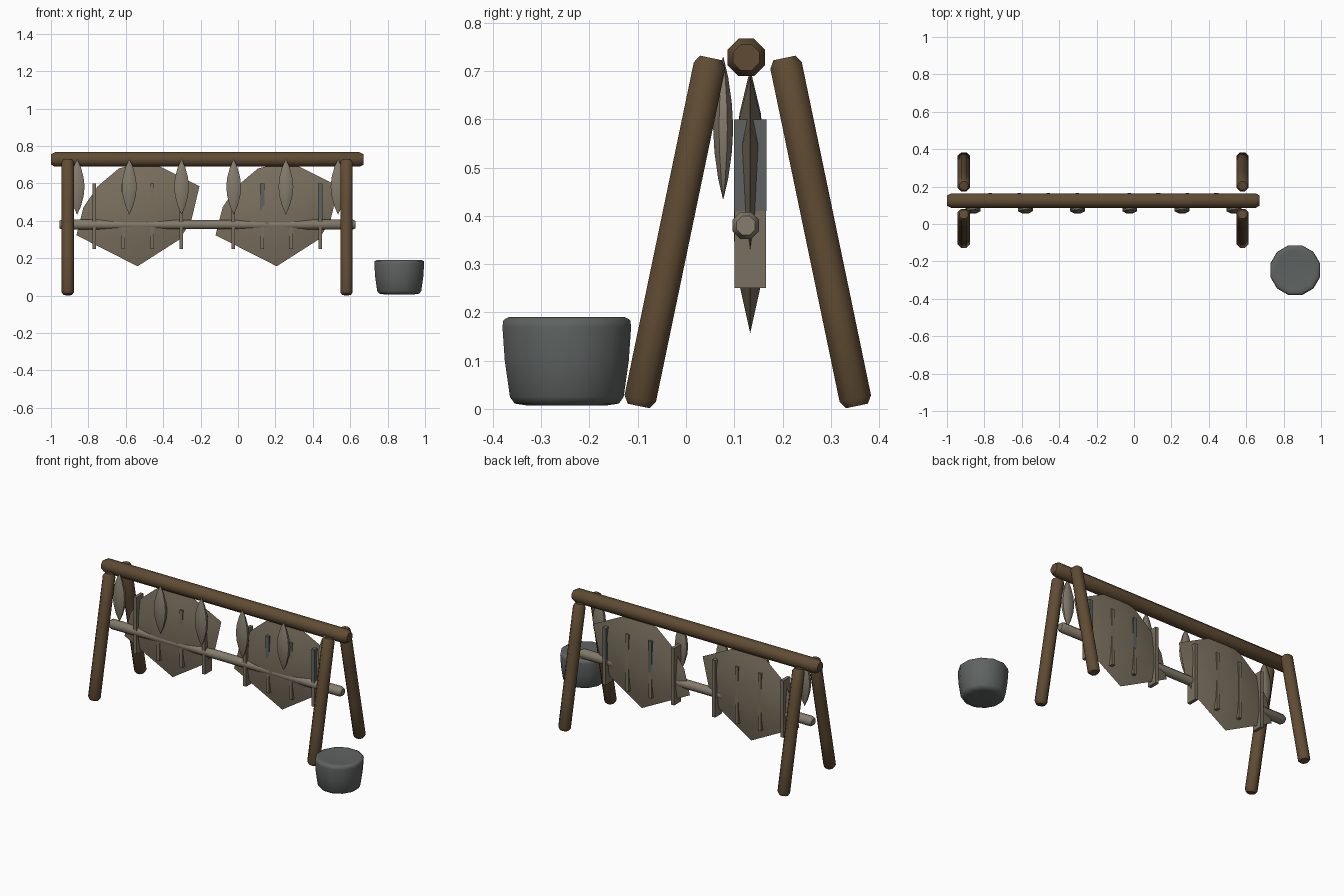
import bpy, bmesh, math
from mathutils import Vector

cube = bpy.data.objects.get("Cube")
if cube:
    bpy.data.objects.remove(cube, do_unlink=True)


def material(name, rgb):
    m = bpy.data.materials.new(name)
    m.use_nodes = True
    color = (*rgb, 1)
    m.diffuse_color = color
    bsdf = m.node_tree.nodes["Principled BSDF"]
    bsdf.inputs["Base Color"].default_value = color
    bsdf.inputs["Roughness"].default_value = 0.9
    return m


wood = material("brown_wood", (0.115, 0.071, 0.033))
hide_tan = material("hide_tan", (0.195, 0.160, 0.112))
bone = material("pale_tan", (0.235, 0.200, 0.150))
stone = material("grey_stone", (0.112, 0.124, 0.121))


def finish(name, bm, mat, angle=50):
    bmesh.ops.remove_doubles(bm, verts=bm.verts, dist=1e-5)
    bmesh.ops.recalc_face_normals(bm, faces=bm.faces)
    mesh = bpy.data.meshes.new(name)
    bm.to_mesh(mesh)
    bm.free()
    mesh.materials.append(mat)
    obj = bpy.data.objects.new(name, mesh)
    bpy.context.collection.objects.link(obj)
    bpy.ops.object.select_all(action='DESELECT')
    obj.select_set(True)
    bpy.context.view_layer.objects.active = obj
    bpy.ops.object.shade_smooth_by_angle(angle=math.radians(angle))
    return obj


def bridge(bm, a, b):
    for i in range(len(a)):
        j = (i + 1) % len(a)
        bm.faces.new((a[i], a[j], b[j], b[i]))


def lathe(name, profile, mat, sides=8, sx=1, sy=1, angle=50):
    """Closed round body from (radius, height) pairs along local z."""
    bm = bmesh.new()
    rings = []
    for r, h in profile:
        ring = []
        for i in range(sides):
            a = 2 * math.pi * (i + 0.5) / sides
            ring.append(bm.verts.new((r * sx * math.cos(a), r * sy * math.sin(a), h)))
        rings.append(ring)
    for a, b in zip(rings, rings[1:]):
        bridge(bm, a, b)
    bm.faces.new(rings[0])
    bm.faces.new(rings[-1])
    return finish(name, bm, mat, angle)


def log(name, start, end, radius, mat, bevel, waist=1.0):
    start, end = Vector(start), Vector(end)
    n = (end - start).length
    profile = [(0.7 * radius, 0), (radius, bevel), (radius * waist, n * 0.3),
               (radius * waist, n * 0.7), (radius, n - bevel), (0.7 * radius, n)]
    obj = lathe(name, profile, mat)
    obj.location = start
    obj.rotation_euler = (end - start).to_track_quat('Z', 'Y').to_euler()
    return obj


def box(name, center, size, mat):
    bm = bmesh.new()
    bmesh.ops.create_cube(bm, size=1)
    bmesh.ops.scale(bm, vec=size, verts=bm.verts)
    obj = finish(name, bm, mat, 30)
    obj.location = center
    return obj


# Timber frame: ridge beam and four splayed legs
MID = 0.125
log("ridge_beam", (-1, MID, 0.728), (0.672, MID, 0.728), 0.042, wood, 0.022)
for side, x in (("right", -0.91), ("left", 0.58)):
    for end, s in (("front", -1), ("back", 1)):
        log(f"{end}_{side}_leg", (x, 0.128 + s * 0.226, 0.006),
            (x, 0.128 + s * 0.076, 0.727), 0.036, wood, 0.016)

# Thin cross pole
log("cross_pole", (-0.955, 0.124, 0.38), (0.628, 0.124, 0.38), 0.03, bone, 0.016, 0.9)

# Stretched hides, thick in the middle and thin at the rim
OUTLINE = [(-0.327, 0.323), (0, 0.157), (0.224, 0.30), (0.287, 0.40), (0.331, 0.585),
           (0.12, 0.69), (0, 0.705), (-0.10, 0.68), (-0.213, 0.585), (-0.289, 0.473)]


def hide(name, x, y):
    bm = bmesh.new()
    cz = 0.44

    def ring(scale, dy):
        return [bm.verts.new((px * scale, dy, cz + (pz - cz) * scale)) for px, pz in OUTLINE]

    rim = ring(1, 0)
    for sign, depth in ((-1, 0.034), (1, 0.031)):
        middle = ring(0.65, sign * 0.022)
        inner = ring(0.3, sign * depth)
        bridge(bm, rim, middle)
        bridge(bm, middle, inner)
        bm.faces.new(inner)
    obj = finish(name, bm, hide_tan, 30)
    obj.location = (x, y, 0)


for side, x in (("right", -0.537), ("left", 0.207)):
    hide(f"{side}_hide", x, 0.133)
    # Upright slats running through each hide
    for i in range(4):
        sx = x - 0.232 + 0.155 * i
        box(f"{side}_slat_{i + 1}", (sx, 0.133, 0.425), (0.02, 0.065, 0.35), hide_tan)
        if side == "left" and i in (1, 3):
            box(f"grey_sleeve_{i}", (sx, 0.133, 0.505), (0.023, 0.067, 0.19), stone)

# Row of hanging dried fish
for i in range(6):
    fish = lathe(f"hanging_fish_{i + 1}",
                 [(0.03, -0.147), (0.5, -0.105), (0.87, -0.05), (1, 0),
                  (0.87, 0.05), (0.5, 0.105), (0.03, 0.147)],
                 bone, 8, 0.043, 0.0225)
    fish.location = (-0.86 + 0.279 * i, 0.077, 0.582)

# Stone pot on the ground
pot = lathe("stone_pot", [(0.085, 0.007), (0.112, 0.011), (0.122, 0.025), (0.133, 0.10),
                          (0.138, 0.17), (0.136, 0.184), (0.125, 0.19), (0.105, 0.188)],
            stone, 12, angle=60)
pot.location = (0.862, -0.247, 0)
